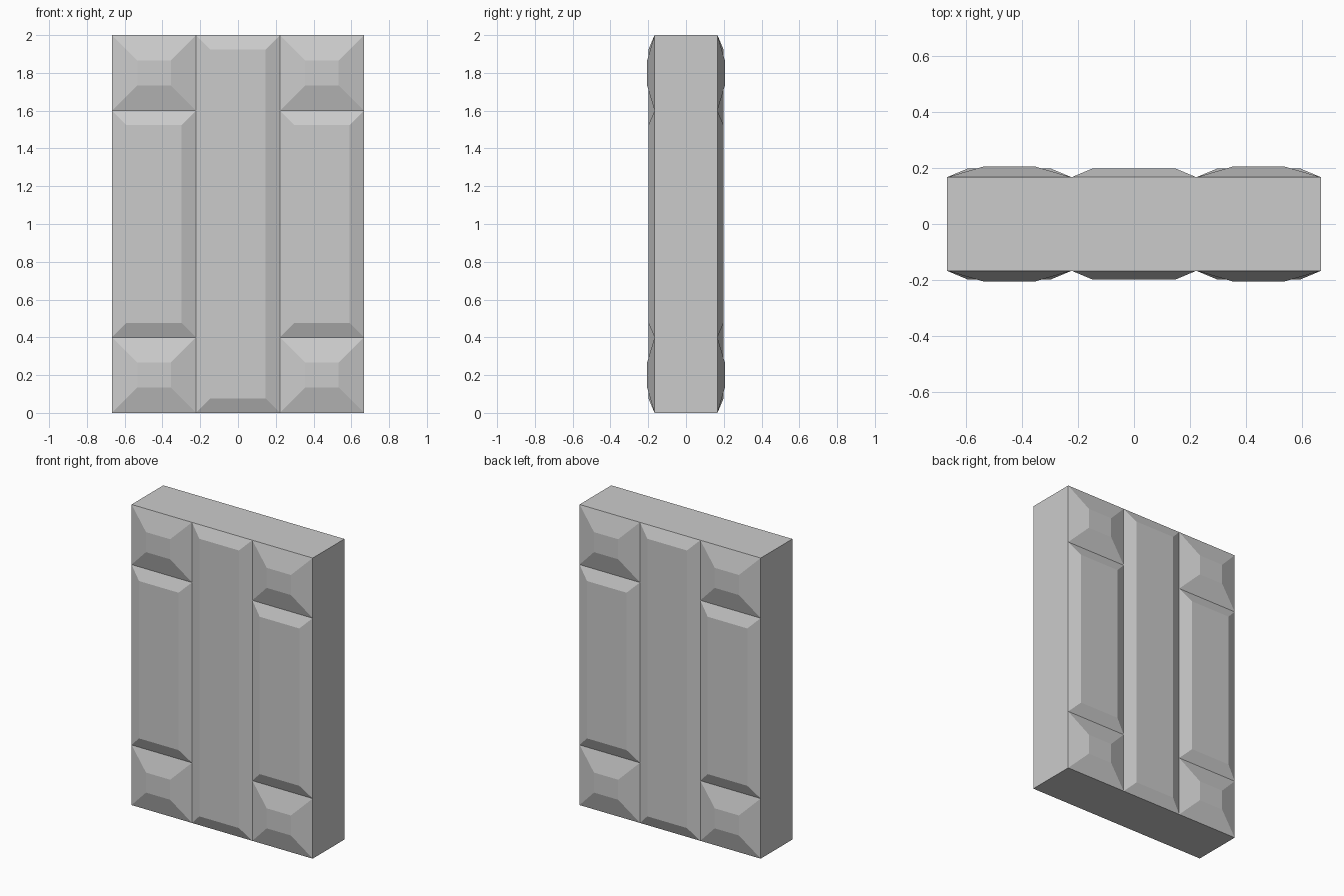
import bpy, bmesh
from mathutils import Vector, Matrix

if "Cube" in bpy.data.objects:
    bpy.data.objects.remove(bpy.data.objects["Cube"])

W, D, H = 1.3333, 0.3333, 2.0   # slab size

bm = bmesh.new()
bmesh.ops.create_cube(bm, size=1, matrix=Matrix.Translation((0, 0, H / 2)) @ Matrix.Diagonal((W, D, H, 1)))

# Panel lines: two vertical and two horizontal
for co, no in [((-W / 6, 0, 0), (1, 0, 0)), ((W / 6, 0, 0), (1, 0, 0)),
               ((0, 0, 0.4), (0, 0, 1)), ((0, 0, 1.6), (0, 0, 1))]:
    bmesh.ops.bisect_plane(bm, geom=bm.verts[:] + bm.edges[:] + bm.faces[:], dist=1e-5,
                           plane_co=co, plane_no=no)
bm.normal_update()


def is_panel(f):
    return abs(f.normal.y) > 0.9


# Merge the middle column and the plain rim sides back into single faces
groups = {}
for f in bm.faces:
    c = f.calc_center_median()
    if not is_panel(f):
        groups.setdefault(tuple(round(n) for n in f.normal), []).append(f)
    elif abs(c.x) < 0.1:
        groups.setdefault(c.y > 0, []).append(f)
for faces in groups.values():
    bmesh.ops.dissolve_faces(bm, faces=faces, use_verts=False)
bm.normal_update()

# Raise each panel: corners are steeper and higher, long panels flatter
panels = [f for f in bm.faces if is_panel(f)]
for f in panels:
    c = f.calc_center_median()
    corner = abs(c.x) > 0.1 and abs(c.z - H / 2) > 0.6
    inset, rise = (0.1333, 0.039) if corner else (0.0765, 0.032)
    side = 1 if c.y > 0 else -1
    bmesh.ops.inset_individual(bm, faces=[f], thickness=inset, use_even_offset=True)
    for v in f.verts:
        v.co.y = side * (D / 2 + rise)

bmesh.ops.recalc_face_normals(bm, faces=bm.faces[:])
mesh = bpy.data.meshes.new("panelled_slab")
bm.to_mesh(mesh)
bm.free()
slab = bpy.data.objects.new("panelled_slab", mesh)
bpy.context.collection.objects.link(slab)
